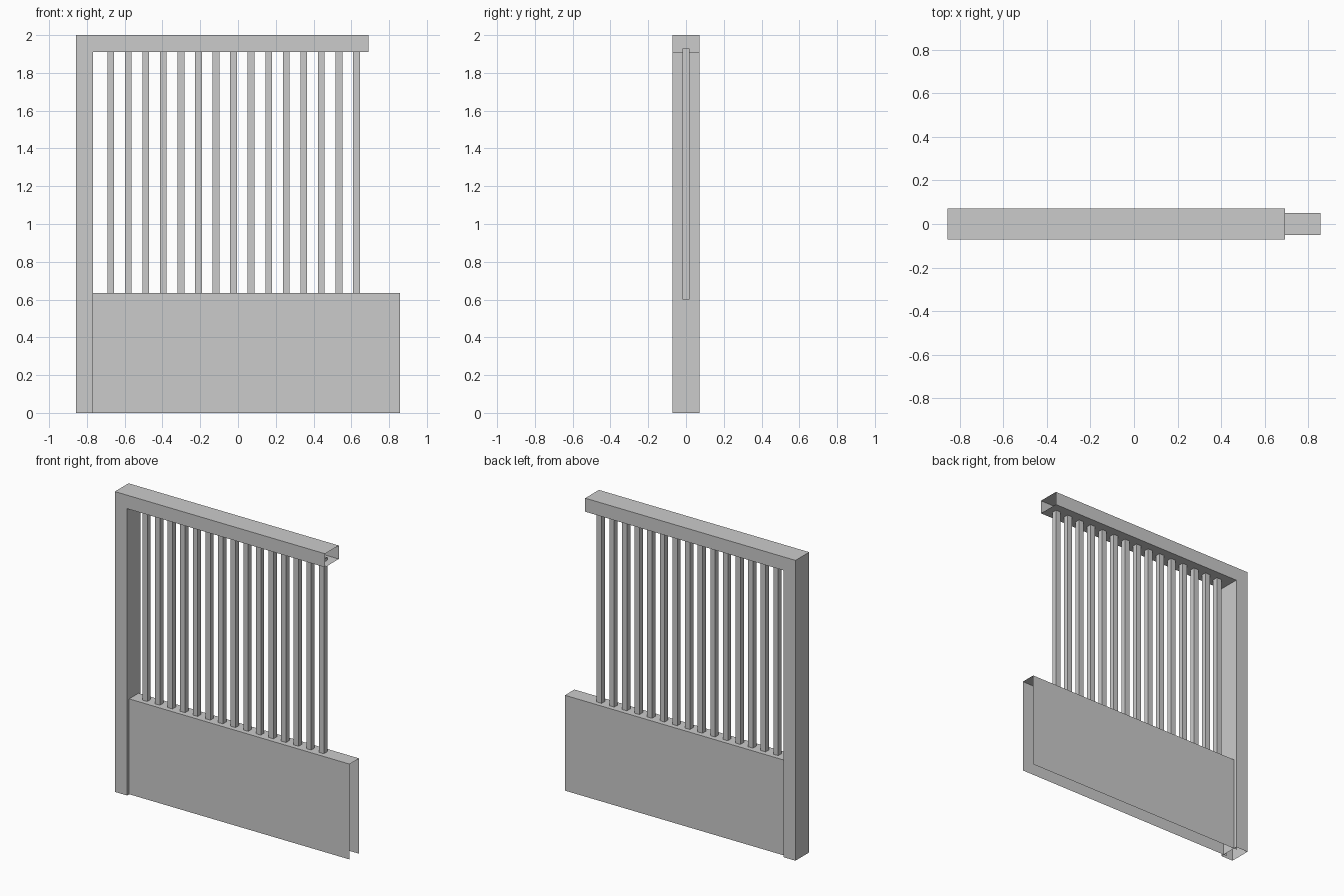
import bpy, bmesh

if "Cube" in bpy.data.objects:
    bpy.data.objects.remove(bpy.data.objects["Cube"])


def shell(name, profile, half_depth, open_edges=()):
    """Extrude an x-z outline along y, leaving the listed outline edges open."""
    bm = bmesh.new()
    front = [bm.verts.new((x, -half_depth, z)) for x, z in profile]
    back = [bm.verts.new((x, half_depth, z)) for x, z in profile]
    bm.faces.new(front)
    bm.faces.new(back[::-1])
    n = len(profile)
    for i in range(n):
        if i not in open_edges:
            j = (i + 1) % n
            bm.faces.new((front[j], front[i], back[i], back[j]))
    mesh = bpy.data.meshes.new(name)
    bm.to_mesh(mesh)
    bm.free()
    obj = bpy.data.objects.new(name, mesh)
    bpy.context.collection.objects.link(obj)
    return obj


def rect(x0, x1, z0, z1):
    return [(x0, z0), (x1, z0), (x1, z1), (x0, z1)]


# Hollow post and top rail in one L shape, open at the foot and the rail end
L, POST, RAIL_END, TOP, RAIL = -0.857, -0.767, 0.692, 2.0, 1.91
shell("post_and_top_rail",
      [(L, 0), (POST, 0), (POST, RAIL), (RAIL_END, RAIL), (RAIL_END, TOP), (L, TOP)],
      0.072, open_edges=(0, 3))

# Lower panel: front, back and top only
shell("lower_panel", rect(-0.79, 0.857, 0, 0.635), 0.05, open_edges=(0, 1, 3))

# Row of square bars, sunk slightly into panel and rail
COUNT, FIRST, LAST, HALF = 15, -0.674, 0.627, 0.018
for i in range(COUNT):
    x = FIRST + (LAST - FIRST) * i / (COUNT - 1)
    shell(f"bar_{i + 1}", rect(x - HALF, x + HALF, 0.6, 1.93), HALF, open_edges=(0, 2))
